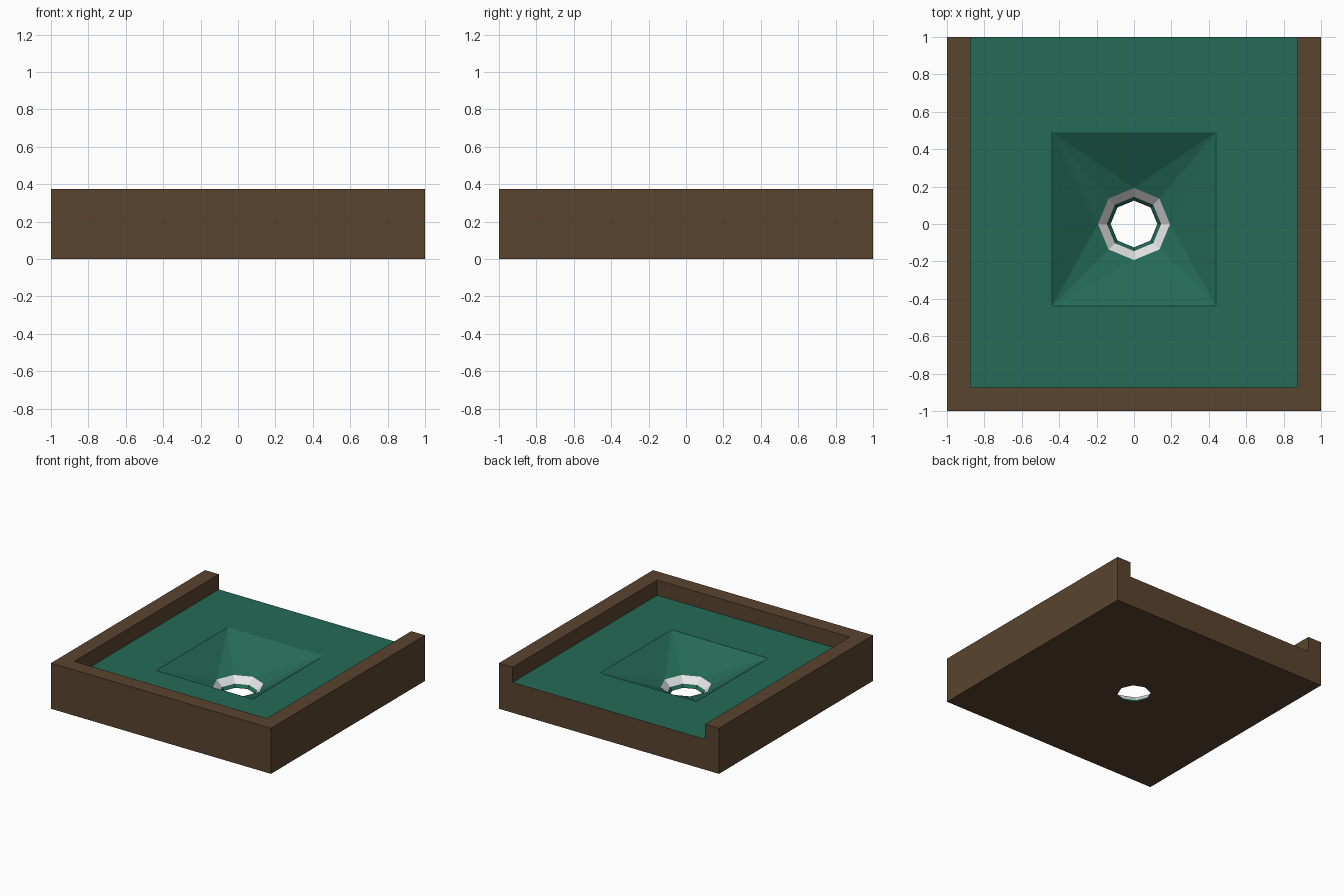
import bpy, bmesh, math

if "Cube" in bpy.data.objects:
    bpy.data.objects.remove(bpy.data.objects["Cube"])

FLOOR, TOP, IN = 0.25, 0.375, 0.875


def material(name, rgb):
    m = bpy.data.materials.new(name)
    m.diffuse_color = (*rgb, 1)
    m.use_nodes = True
    m.node_tree.nodes["Principled BSDF"].inputs["Base Color"].default_value = m.diffuse_color
    return m


WOOD = material("brown wood", (0.102, 0.058, 0.028))
TURF = material("green turf", (0.018, 0.145, 0.092))
WHITE = material("white", (0.85, 0.85, 0.85))


def make(name, faces, mat):
    """Object from a list of polygons, welded along shared edges."""
    bm = bmesh.new()
    for f in faces:
        bm.faces.new([bm.verts.new(p) for p in f])
    bmesh.ops.remove_doubles(bm, verts=bm.verts, dist=1e-5)
    me = bpy.data.meshes.new(name)
    bm.to_mesh(me)
    bm.free()
    me.materials.append(mat)
    ob = bpy.data.objects.new(name, me)
    bpy.context.collection.objects.link(ob)
    return ob


def octagon(r, z):
    return [(r * math.cos(i * math.pi / 4), r * math.sin(i * math.pi / 4), z) for i in range(8)]


def rectangle(x, y0, y1, z):
    """Eight points, side middles and corners, matching the octagon order."""
    return [(x, 0, z), (x, y1, z), (0, y1, z), (-x, y1, z),
            (-x, 0, z), (-x, y0, z), (0, y0, z), (x, y0, z)]


def bridge(outer, inner, fan=False):
    """Faces facing up/inward between two eight-point loops."""
    out = []
    for i in range(8):
        j = (i + 1) % 8
        a, b, c, d = outer[i], outer[j], inner[j], inner[i]
        if not fan:
            out.append((a, b, c, d))
        elif i % 2 == 0:      # a is a side middle, b a corner
            out += [(a, b, d), (b, c, d)]
        else:                 # a is a corner, b a side middle
            out += [(a, b, c), (a, c, d)]
    return out


# loops from the underside up through the hole to the playing surface
hole = octagon(0.125, 0)
cup_low = octagon(0.145, 0.025)
cup_high = octagon(0.1925, 0.075)
rim = rectangle(0.4375, -0.4375, 0.49, FLOOR)
field = rectangle(IN, -IN, 1, FLOOR)

# turf: flat field, funnel and lower throat of the hole
make("turf", bridge(field, rim) + bridge(rim, cup_high, True) + bridge(cup_low, hole), TURF)

# white cup ring
make("cup_ring", bridge(cup_high, cup_low), WHITE)

# timber body: U-shaped border open at the back, back edge and underside
u = [(-1, -1), (1, -1), (1, 1), (IN, 1), (IN, -IN), (-IN, -IN), (-IN, 1), (-1, 1)]
low = [0, 0, 0, FLOOR, FLOOR, FLOOR, 0, 0]
body = []
for i, z in enumerate(low):
    a, b = u[i], u[(i + 1) % 8]
    body.append(((*a, z), (*b, z), (*b, TOP), (*a, TOP)))
body.append([(*p, TOP) for p in u])
body.append(((IN, 1, 0), (-IN, 1, 0), (-IN, 1, FLOOR), (IN, 1, FLOOR)))
body += [f[::-1] for f in bridge(rectangle(1, -1, 1, 0), hole)]
make("timber_body", body, WOOD)
